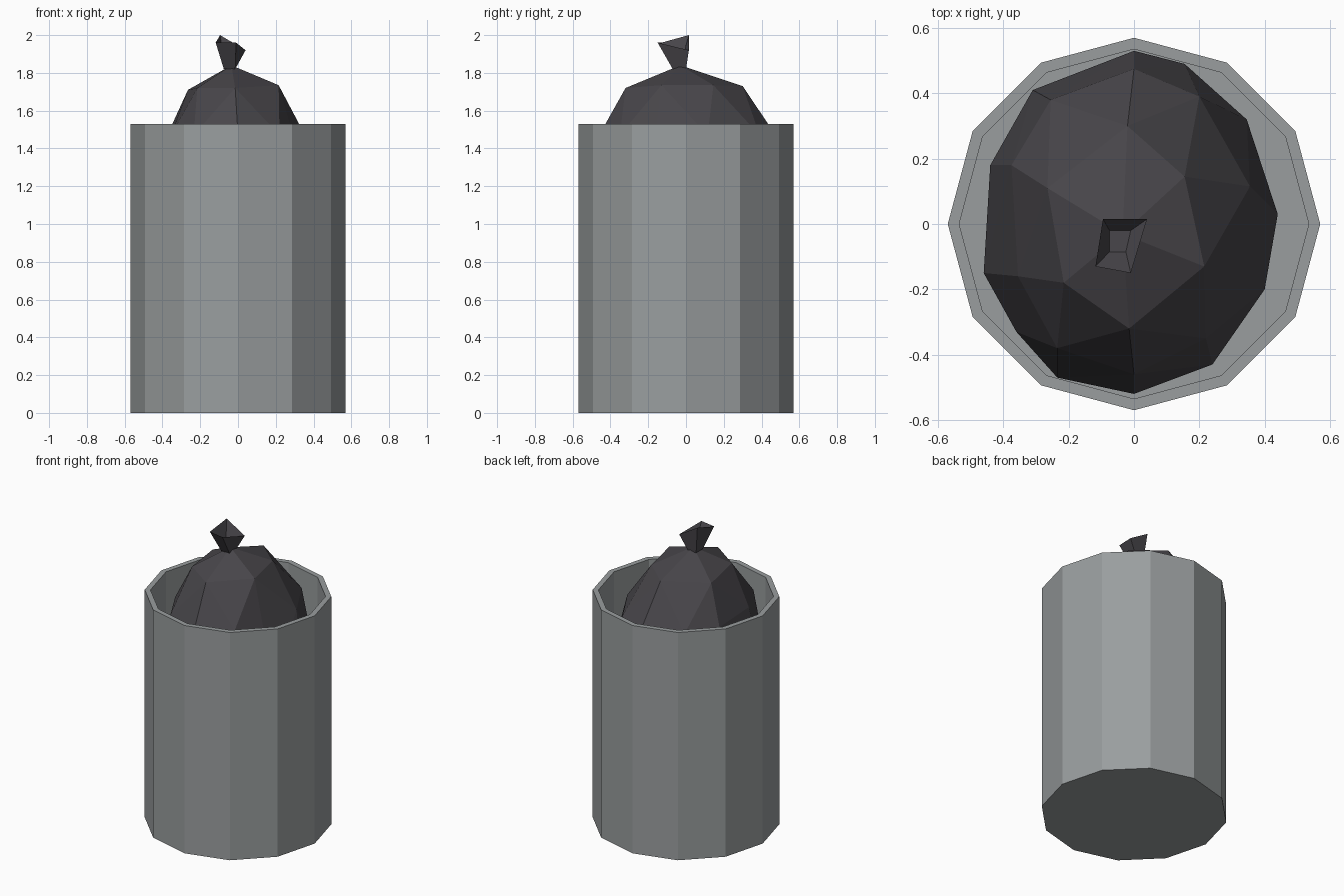
import bpy, bmesh, math

if "Cube" in bpy.data.objects:
    bpy.data.objects.remove(bpy.data.objects["Cube"])


def material(name, color):
    m = bpy.data.materials.new(name)
    m.diffuse_color = (*color, 1)
    m.use_nodes = True
    m.node_tree.nodes["Principled BSDF"].inputs["Base Color"].default_value = m.diffuse_color
    return m


def finish(bm, name, mat):
    bmesh.ops.recalc_face_normals(bm, faces=bm.faces)
    me = bpy.data.meshes.new(name)
    bm.to_mesh(me)
    bm.free()
    me.materials.append(mat)
    ob = bpy.data.objects.new(name, me)
    bpy.context.collection.objects.link(ob)
    return ob


def bridge(bm, a, b):
    n = len(a)
    for i in range(n):
        j = (i + 1) % n
        bm.faces.new((a[i], a[j], b[j], b[i]))


grey = material("can grey", (0.32, 0.34, 0.345))
black = material("bag black", (0.065, 0.061, 0.069))

# Open 12-sided can: outer wall, rim, inner wall and inner floor
bm = bmesh.new()
rings = []
for r, z in [(0.57, 0), (0.57, 1.53), (0.535, 1.53), (0.535, 0.04)]:
    rings.append([bm.verts.new((r * math.cos(i * math.pi / 6),
                                r * math.sin(i * math.pi / 6), z)) for i in range(12)])
for a, b in zip(rings, rings[1:]):
    bridge(bm, a, b)
bm.faces.new(rings[0])
bm.faces.new(rings[-1])
finish(bm, "trash_can", grey)

# Faceted bag: convex hull over a few irregular rings
crown = [(-0.015, -0.32, 1.72), (0.215, -0.13, 1.735), (0.155, 0.145, 1.735),
         (-0.02, 0.3, 1.73), (-0.265, 0.11, 1.71), (-0.215, -0.18, 1.72)]
shoulder = [(0.355, 0.115), (0.22, -0.35), (0.0, -0.46), (-0.235, -0.38),
            (-0.355, -0.16), (-0.375, 0.18), (-0.255, 0.38), (0, 0.475), (0.2, 0.39)]
belly = [(0, 0.53), (0.155, 0.49), (0.345, 0.32), (0.44, 0.03), (0.4, -0.2),
         (0.24, -0.43), (0, -0.52), (-0.235, -0.47), (-0.36, -0.33),
         (-0.46, -0.15), (-0.44, 0.18), (-0.31, 0.41)]
pts = [(-0.035, -0.03, 1.84), (-0.03, 0, 0.3)] + crown
pts += [(x, y, 1.47) for x, y in shoulder]
pts += [(x, y, 1.1) for x, y in belly]
pts += [(x * 0.84, y * 0.84, 0.7) for x, y in belly[::2]]
pts += [(x * 0.5, y * 0.5, 0.42) for x, y in belly[1::2]]
bm = bmesh.new()
for p in pts:
    bm.verts.new(p)
bmesh.ops.convex_hull(bm, input=bm.verts)
finish(bm, "garbage_bag", black)

# Flared, hollow knot on top of the bag
flare = [(-0.095, 0.015, 2.0), (0.04, 0.015, 1.92), (-0.01, -0.15, 1.96), (-0.118, -0.13, 1.96)]
neck = [(-0.075, 0.0), (-0.015, 0.0), (-0.015, -0.07), (-0.075, -0.07)]
bm = bmesh.new()
base = [bm.verts.new((x, y, 1.82)) for x, y in neck]
top = [bm.verts.new(p) for p in flare]
pit = [bm.verts.new((x, y, 1.88)) for x, y in
       [(-0.075, -0.02), (-0.01, -0.02), (-0.025, -0.085), (-0.075, -0.085)]]
bridge(bm, base, top)
bridge(bm, top, pit)
bm.faces.new(base)
bm.faces.new(pit)
finish(bm, "bag_knot", black)
